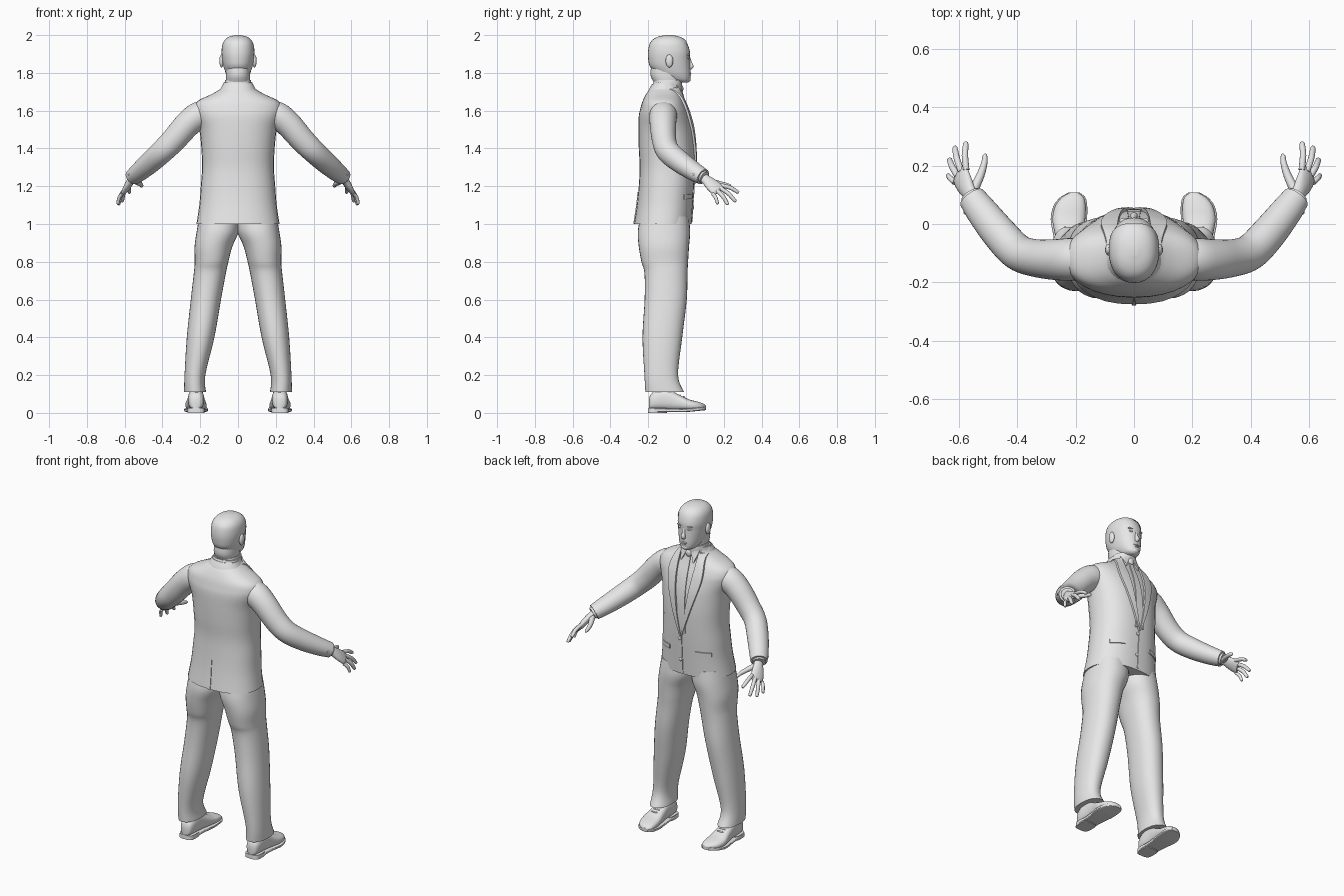
import bpy, bmesh, math
from mathutils import Vector, Matrix

cube = bpy.data.objects.get("Cube")
if cube:
    bpy.data.objects.remove(cube, do_unlink=True)

GREY = (0.8, 0.8, 0.8, 1.0)
grey = bpy.data.materials.new("plain_grey")
grey.use_nodes = True
grey.diffuse_color = GREY
for node in grey.node_tree.nodes:
    if node.type == 'BSDF_PRINCIPLED':
        node.inputs["Base Color"].default_value = GREY


# ---- helpers ----
def finish(name, bm, angle=50):
    bmesh.ops.recalc_face_normals(bm, faces=bm.faces)
    mesh = bpy.data.meshes.new(name)
    bm.to_mesh(mesh)
    bm.free()
    mesh.materials.append(grey)
    obj = bpy.data.objects.new(name, mesh)
    bpy.context.collection.objects.link(obj)
    bpy.ops.object.select_all(action='DESELECT')
    obj.select_set(True)
    bpy.context.view_layer.objects.active = obj
    bpy.ops.object.shade_smooth_by_angle(angle=math.radians(angle))
    return obj


def smooth(rows, steps=5):
    """Pass a smooth curve through rows of numbers."""
    out, last = [], len(rows) - 1
    for i in range(last):
        near = [rows[min(max(i + j, 0), last)] for j in (-1, 0, 1, 2)]
        for s in range(steps):
            t = s / steps
            out.append([(2*b + (c - a)*t + (2*a - 5*b + 4*c - d)*t*t
                         + (3*b - a - 3*c + d)*t**3) / 2 for a, b, c, d in zip(*near)])
    return out + [list(rows[last])]


def loft_mesh(rings):
    bm = bmesh.new()
    loops = [[bm.verts.new(p) for p in ring] for ring in rings]
    for low, high in zip(loops, loops[1:]):
        for i in range(len(low)):
            bm.faces.new((low[i - 1], low[i], high[i], high[i - 1]))
    bm.faces.new(loops[0])
    bm.faces.new(loops[-1])
    return bm


def oval(centre, u, v, power=2.0, count=32):
    ring = []
    for i in range(count):
        a = math.tau * i / count
        c, s = math.cos(a), math.sin(a)
        ring.append(centre + u * math.copysign(abs(c) ** (2 / power), c)
                    + v * math.copysign(abs(s) ** (2 / power), s))
    return ring


def stack(rows, power=2.2, side=1, along='z'):
    """Rows are height, centre x, half width, near edge, far edge."""
    rings = []
    for h, cx, hw, lo, hi in smooth(rows):
        mid, half = (lo + hi) / 2, (hi - lo) / 2
        if along == 'z':
            centre, v = Vector((cx * side, mid, h)), Vector((0, half, 0))
        else:
            centre, v = Vector((cx * side, h, mid)), Vector((0, 0, half))
        rings.append(oval(centre, Vector((hw, 0, 0)), v, power))
    return loft_mesh(rings)


def tube(name, rows, side=1, wide=(0, 0, 1), count=20):
    """Rows are x, y, z, radius across, radius through."""
    path = smooth(rows)
    points = [Vector(r[:3]) for r in path]
    rings = []
    for i, row in enumerate(path):
        t = (points[min(i + 1, len(points) - 1)] - points[max(i - 1, 0)]).normalized()
        u = Vector(wide)
        u = (u - t * u.dot(t)).normalized()
        ring = oval(points[i], u * row[3], t.cross(u) * row[4], count=count)
        rings.append([Vector((p.x * side, p.y, p.z)) for p in ring])
    return finish(name, loft_mesh(rings))


def ball(name, centre, radii):
    bm = bmesh.new()
    bmesh.ops.create_uvsphere(bm, u_segments=20, v_segments=12, radius=1,
                              matrix=Matrix.Translation(centre) @ Matrix.Diagonal((*radii, 1)))
    return finish(name, bm)


# ---- jacket body ----
BODY_POWER = 2.3
body = [(1.0, 0, .22, -.275, .03), (1.1, 0, .205, -.26, .036), (1.2, 0, .197, -.25, .042),
        (1.3, 0, .19, -.245, .046), (1.4, 0, .194, -.25, .046), (1.5, 0, .205, -.252, .037),
        (1.57, 0, .228, -.25, .02), (1.61, 0, .235, -.242, .007), (1.65, 0, .215, -.23, -.01),
        (1.69, 0, .135, -.21, -.025), (1.72, 0, .088, -.188, -.033), (1.75, 0, .076, -.172, -.038)]
finish("jacket_body", stack(body, BODY_POWER))
body_curve = smooth(body)


def on_body(x, z, lift, front=1):
    """Point on the jacket surface, raised by lift."""
    for a, b in zip(body_curve, body_curve[1:]):
        if z <= b[0]:
            break
    t = min(max((z - a[0]) / (b[0] - a[0]), 0), 1)
    _, _, hw, lo, hi = [p + (q - p) * t for p, q in zip(a, b)]
    bulge = (1 - min(abs(x / hw), 1) ** BODY_POWER) ** (1 / BODY_POWER)
    return Vector((x, (lo + hi) / 2 + front * ((hi - lo) / 2 * bulge + lift), z))


def strip(name, rows, lift=.005, side=1, front=1):
    """Cloth strip on the jacket; rows are x, z of one edge and x, z of the other."""
    rings = []
    for xa, za, xb, zb in smooth(rows):
        spots = [(side * (xa + (xb - xa) * k / 6), za + (zb - za) * k / 6) for k in range(7)]
        rings.append([on_body(x, z, lift, front) for x, z in spots]
                     + [on_body(x, z, -.004, front) for x, z in reversed(spots)])
    finish(name, loft_mesh(rings), 35)


# ---- shirt front, tie, buttons, vent ----
strip("tie", [(-.012, 1.71, .012, 1.71), (-.02, 1.55, .02, 1.55), (-.028, 1.26, .028, 1.26)], .005)
ball("tie_knot", (0, -.026, 1.715), (.019, .012, .022))
strip("front_edge", [(-.003, 1.01, .003, 1.01), (-.003, 1.25, .003, 1.25)], .004)
strip("back_vent", [(-.007, 1.0, .007, 1.0), (-.004, 1.08, .004, 1.08), (-.001, 1.17, .001, 1.17)],
      .004, front=-1)
for label, z in (("lower", 1.09), ("upper", 1.22)):
    ball(label + "_button", on_body(.01, z, .003), (.01, .005, .01))
finish("jacket_collar", stack([(1.68, 0, .115, -.21, -.045), (1.715, 0, .093, -.195, -.045),
                               (1.74, 0, .08, -.18, -.055)]))
finish("shirt_collar", stack([(1.70, 0, .077, -.17, -.026), (1.735, 0, .073, -.172, -.022),
                              (1.762, 0, .068, -.172, -.022)]))

# ---- neck, head and hair ----
finish("neck", stack([(1.68, 0, .062, -.16, -.03), (1.74, 0, .062, -.168, -.03),
                      (1.79, 0, .064, -.188, -.03), (1.86, 0, .06, -.18, -.04)]))
head = [(1.75, 0, .026, -.06, .012), (1.762, 0, .045, -.1, .021), (1.79, 0, .062, -.15, .024),
        (1.83, 0, .074, -.187, .023), (1.87, 0, .081, -.197, .021), (1.91, 0, .084, -.198, .021),
        (1.95, 0, .079, -.19, .009), (1.975, 0, .065, -.172, -.01), (1.99, 0, .043, -.143, -.038),
        (1.998, 0, .012, -.105, -.075)]
finish("head", stack(head))
hair = stack([(z + .002, x, hw + .003, lo - .003, hi + .003) for z, x, hw, lo, hi in head])
bmesh.ops.bisect_plane(hair, geom=hair.verts[:] + hair.edges[:] + hair.faces[:], dist=1e-5,
                       plane_co=(0, 0, 1.96), plane_no=(0, .18, -.13), clear_outer=True)
finish("hair", hair)
tube("nose", [(0, .013, 1.888, .007, .007), (0, .022, 1.855, .009, .009),
              (0, .027, 1.835, .013, .013), (0, .02, 1.823, .008, .01)], wide=(0, 1, 0))
ball("upper_lip", (0, .02, 1.798), (.021, .009, .005))
ball("lower_lip", (0, .019, 1.789), (.017, .009, .005))
ball("chin", (0, .012, 1.766), (.022, .013, .014))

# ---- paired parts ----
shoe = [(-.196, .222, .018, .02, .075), (-.185, .222, .034, .018, .1), (-.15, .222, .042, .016, .122),
        (-.09, .222, .043, .014, .122), (-.04, .222, .048, .012, .098), (.015, .223, .056, .012, .072),
        (.06, .218, .052, .012, .06), (.09, .21, .038, .014, .05), (.107, .205, .014, .02, .038)]
tips = [(.575, .28, 1.165), (.613, .264, 1.118), (.632, .222, 1.102), (.637, .168, 1.105)]
index_knuckle, little_knuckle = Vector((.574, .185, 1.205)), Vector((.613, .142, 1.16))
palm_width = little_knuckle - index_knuckle

for side, label in ((1, "left_"), (-1, "right_")):
    # face
    ball(label + "ear", (side * .087, -.088, 1.863), (.012, .02, .034))
    ball(label + "eye", (side * .03, .011, 1.88), (.013, .008, .006))
    ball(label + "brow", (side * .031, .011, 1.896), (.02, .01, .005))

    # lapels, collar points and pockets
    strip(label + "lapel", [(.058, 1.725, .092, 1.715), (.056, 1.64, .112, 1.63),
                            (.045, 1.52, .105, 1.55), (.025, 1.38, .06, 1.4),
                            (.0, 1.24, .01, 1.25)], .011, side)
    strip(label + "collar_point", [(.01, 1.735, .06, 1.735), (.022, 1.71, .055, 1.715),
                                   (.04, 1.67, .043, 1.67)], .011, side)
    strip(label + "pocket_flap", [(.085, 1.135, .085, 1.16), (.165, 1.13, .165, 1.155)], .006, side)

    # sleeve and cuff
    tube(label + "sleeve", [(.13, -.115, 1.6, .05, .055), (.2, -.12, 1.578, .072, .072),
                            (.265, -.122, 1.53, .07, .07), (.34, -.116, 1.445, .066, .064),
                            (.4, -.095, 1.385, .062, .062), (.46, -.033, 1.33, .058, .06),
                            (.52, .042, 1.278, .05, .054), (.555, .09, 1.25, .043, .047)],
         side, count=32)
    tube(label + "shirt_cuff", [(.53, .055, 1.27, .035, .036), (.561, .098, 1.245, .034, .036)], side)
    for k in range(3):
        ball(label + f"cuff_button_{k + 1}",
             (side * (.577 - .012 * k), .04 - .016 * k, 1.262 + .011 * k), (.007, .007, .007))

    # hand
    tube(label + "palm", [(.54, .07, 1.258, .025, .02), (.562, .105, 1.236, .028, .02),
                          (.58, .137, 1.208, .038, .019), (.594, .167, 1.181, .04, .015),
                          (.599, .177, 1.171, .03, .008)], side, wide=palm_width)
    for k, (tip, finger) in enumerate(zip(tips, ("index", "middle", "ring", "little"))):
        tip = Vector(tip)
        base = index_knuckle + palm_width * k / 3
        base += Vector((.004, .008, .002)) * (1 if k in (1, 2) else 0)
        middle = (base + tip) / 2 + Vector((.004, .002, .007))
        near_tip = tip.lerp(middle, .12)
        r = .0095 if k == 3 else .011
        tube(label + finger + "_finger", [(*base, r, r), (*middle, r, r), (*near_tip, r * .8, r * .8),
                                          (*tip, r * .25, r * .25)], side, palm_width, 12)
    tube(label + "thumb", [(.55, .115, 1.23, .017, .017), (.526, .165, 1.217, .014, .014),
                           (.513, .205, 1.208, .012, .011), (.51, .232, 1.201, .009, .008),
                           (.51, .24, 1.199, .003, .003)], side, count=12)

    # trouser leg
    finish(label + "trouser_leg",
           stack([(1.04, .1, .105, -.24, .015), (.96, .108, .111, -.255, .022),
                  (.88, .13, .1, -.25, .016), (.8, .14, .089, -.236, .011),
                  (.74, .149, .085, -.22, .008), (.6, .17, .08, -.219, .004),
                  (.4, .198, .073, -.23, -.02), (.2, .228, .055, -.22, -.042),
                  (.11, .2275, .058, -.215, -.01)], 2.2, side))

    # shoe
    finish(label + "ankle", stack([(.06, .218, .034, -.17, -.06), (.14, .222, .036, -.18, -.06)], 2, side))
    finish(label + "shoe_upper", stack(shoe, 2.5, side, 'y'))
    sole = [(y, x, hw + .006, .004 + max(y, 0) * .1, .022 + max(y, 0) * .1) for y, x, hw, lo, hi in shoe]
    finish(label + "shoe_sole", stack(sole, 6, side, 'y'), 35)
    finish(label + "shoe_heel", stack([(.0, .222, .046, -.2, -.1), (.025, .222, .045, -.199, -.1)], 3.5, side), 35)
    for k in range(3):
        ball(label + f"lace_{k + 1}", (side * .222, -.052 + .02 * k, .1 - .008 * k), (.022, .004, .006))
